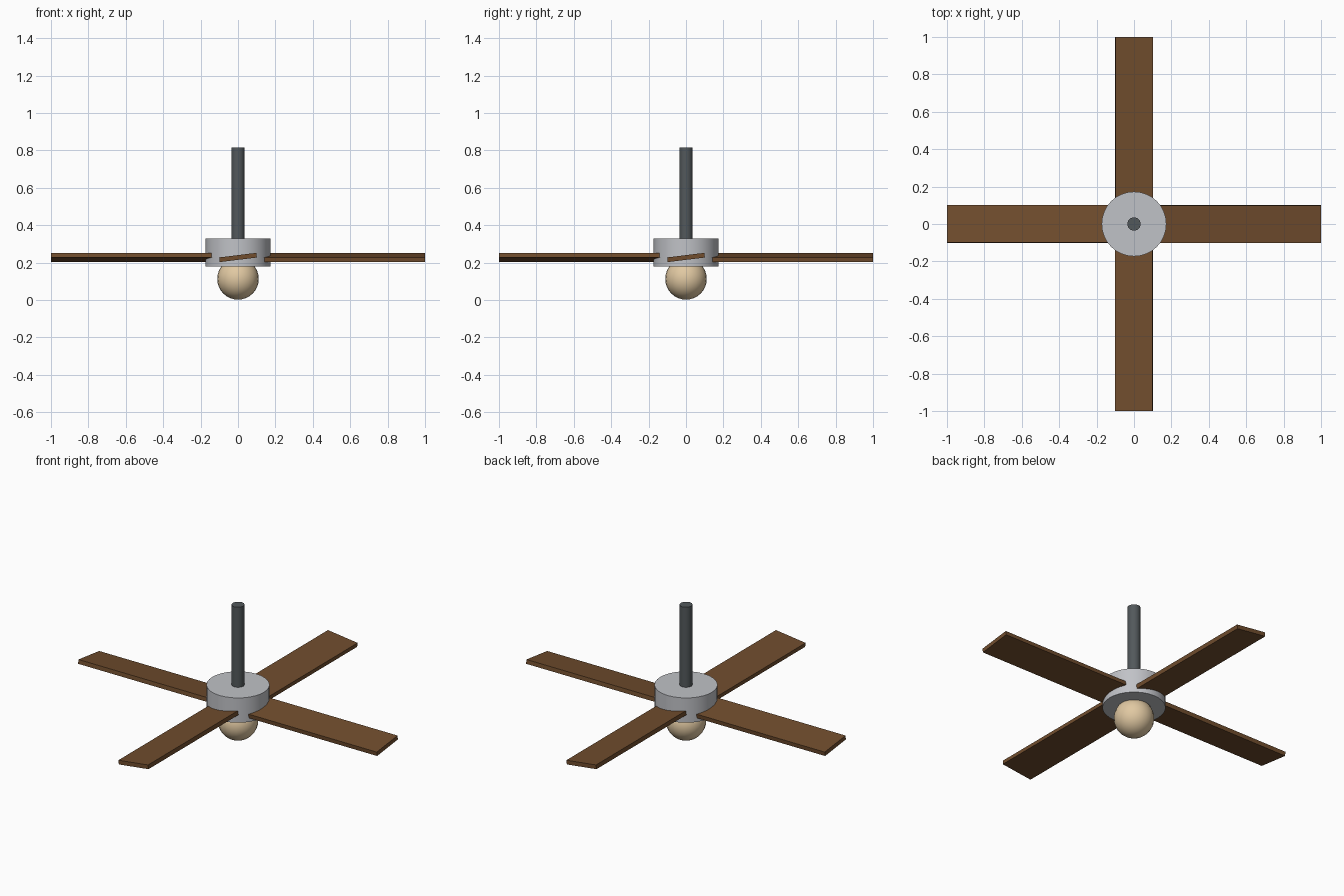
import bpy, math
from mathutils import Matrix

if "Cube" in bpy.data.objects:
    bpy.data.objects.remove(bpy.data.objects["Cube"])


def material(name, rgb):
    m = bpy.data.materials.new(name)
    m.diffuse_color = (*rgb, 1)
    m.use_nodes = True
    m.node_tree.nodes["Principled BSDF"].inputs["Base Color"].default_value = m.diffuse_color
    return m


WOOD = material("brown wood", (0.165, 0.075, 0.027))
METAL = material("light grey metal", (0.53, 0.54, 0.57))
DARK = material("dark grey metal", (0.085, 0.098, 0.105))
GLASS = material("warm cream glass", (0.75, 0.58, 0.36))


def finish(name, mat, smooth=True):
    ob = bpy.context.object
    ob.name = name
    ob.data.materials.append(mat)
    if smooth:
        bpy.ops.object.shade_smooth_by_angle(angle=math.radians(40))
    return ob


def cylinder(name, mat, radius, z0, z1, sides):
    bpy.ops.mesh.primitive_cylinder_add(vertices=sides, radius=radius, depth=z1 - z0,
                                        location=(0, 0, (z0 + z1) / 2))
    return finish(name, mat)


# Hanging rod and motor housing
cylinder("down_rod", DARK, 0.036, 0.33, 0.815, 12)
cylinder("motor_housing", METAL, 0.173, 0.18, 0.33, 32)

# Globe lamp under the housing
bpy.ops.mesh.primitive_uv_sphere_add(segments=24, ring_count=16, radius=0.111,
                                     location=(0, 0, 0.113))
finish("lamp_globe", GLASS)

# Four pitched blades, rooted inside the housing
INNER, OUTER, WIDTH, THICK = 0.1, 1.0, 0.2, 0.025
for i in range(4):
    bpy.ops.mesh.primitive_cube_add(size=1)
    blade = finish(f"blade_{i + 1}", WOOD, smooth=False)
    blade.data.transform(
        Matrix.Rotation(i * math.pi / 2, 4, 'Z')
        @ Matrix.Translation(((INNER + OUTER) / 2, 0, 0.2275))
        @ Matrix.Rotation(math.radians(7), 4, 'X')
        @ Matrix.Diagonal((OUTER - INNER, WIDTH, THICK, 1)))
